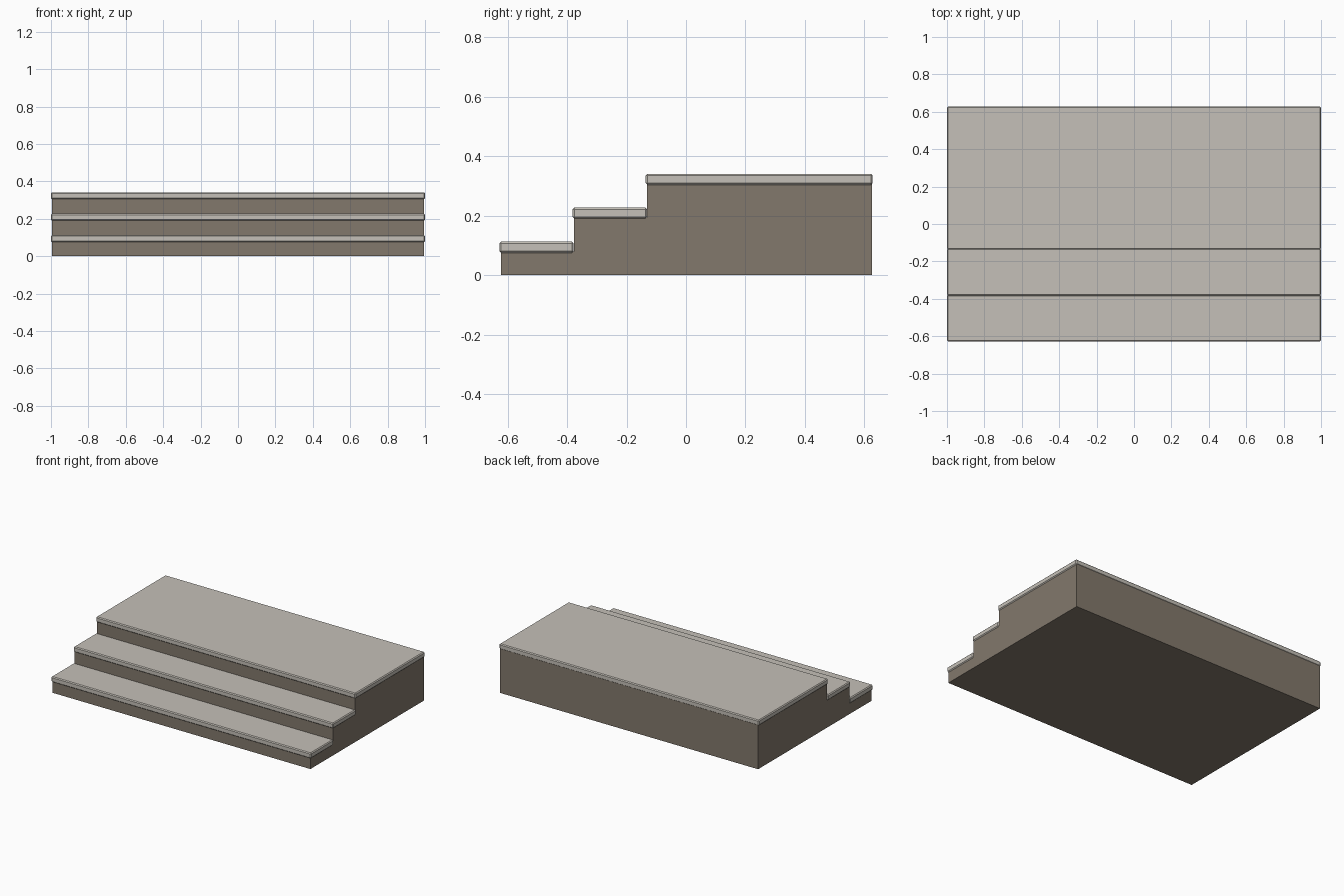
import bpy, bmesh

if "Cube" in bpy.data.objects:
    bpy.data.objects.remove(bpy.data.objects["Cube"])

def material(name, rgb):
    m = bpy.data.materials.new(name)
    m.diffuse_color = (*rgb, 1)
    m.use_nodes = True
    m.node_tree.nodes["Principled BSDF"].inputs["Base Color"].default_value = m.diffuse_color
    return m

riser_stone = material("dark riser stone", (0.225, 0.19, 0.15))
tread_stone = material("pale tread stone", (0.56, 0.53, 0.48))

def add_object(name, bm, mat):
    bmesh.ops.recalc_face_normals(bm, faces=bm.faces[:])
    me = bpy.data.meshes.new(name)
    bm.to_mesh(me)
    bm.free()
    me.materials.append(mat)
    ob = bpy.data.objects.new(name, me)
    bpy.context.collection.objects.link(ob)
    return ob

# Each level: front y, back y, slab bottom z, slab top z
levels = [("lower_tread", -0.628, -0.378, 0.075, 0.113),
          ("middle_tread", -0.382, -0.131, 0.190, 0.227),
          ("landing_slab", -0.136, 0.628, 0.304, 0.341)]

# Stepped body: side profile extruded across the width
half = 0.994
profile = [(0.626, 0), (-0.623, 0), (-0.623, 0.079), (-0.377, 0.079),
           (-0.377, 0.194), (-0.131, 0.194), (-0.131, 0.308), (0.626, 0.308)]
bm = bmesh.new()
face = bm.faces.new([bm.verts.new((-half, y, z)) for y, z in profile])
ext = bmesh.ops.extrude_face_region(bm, geom=[face])
bmesh.ops.translate(bm, vec=(2 * half, 0, 0),
                    verts=[g for g in ext["geom"] if isinstance(g, bmesh.types.BMVert)])
add_object("stepped_body", bm, riser_stone)

# Thin slabs with softened edges, slightly overhanging the body
for name, y0, y1, z0, z1 in levels:
    bm = bmesh.new()
    bmesh.ops.create_cube(bm, size=1)
    for v in bm.verts:
        v.co = (v.co.x * 2, (y0 + y1) / 2 + v.co.y * (y1 - y0),
                (z0 + z1) / 2 + v.co.z * (z1 - z0))
    bmesh.ops.bevel(bm, geom=bm.edges[:], offset=0.006, segments=1,
                    profile=0.5, affect='EDGES')
    add_object(name, bm, tread_stone)
